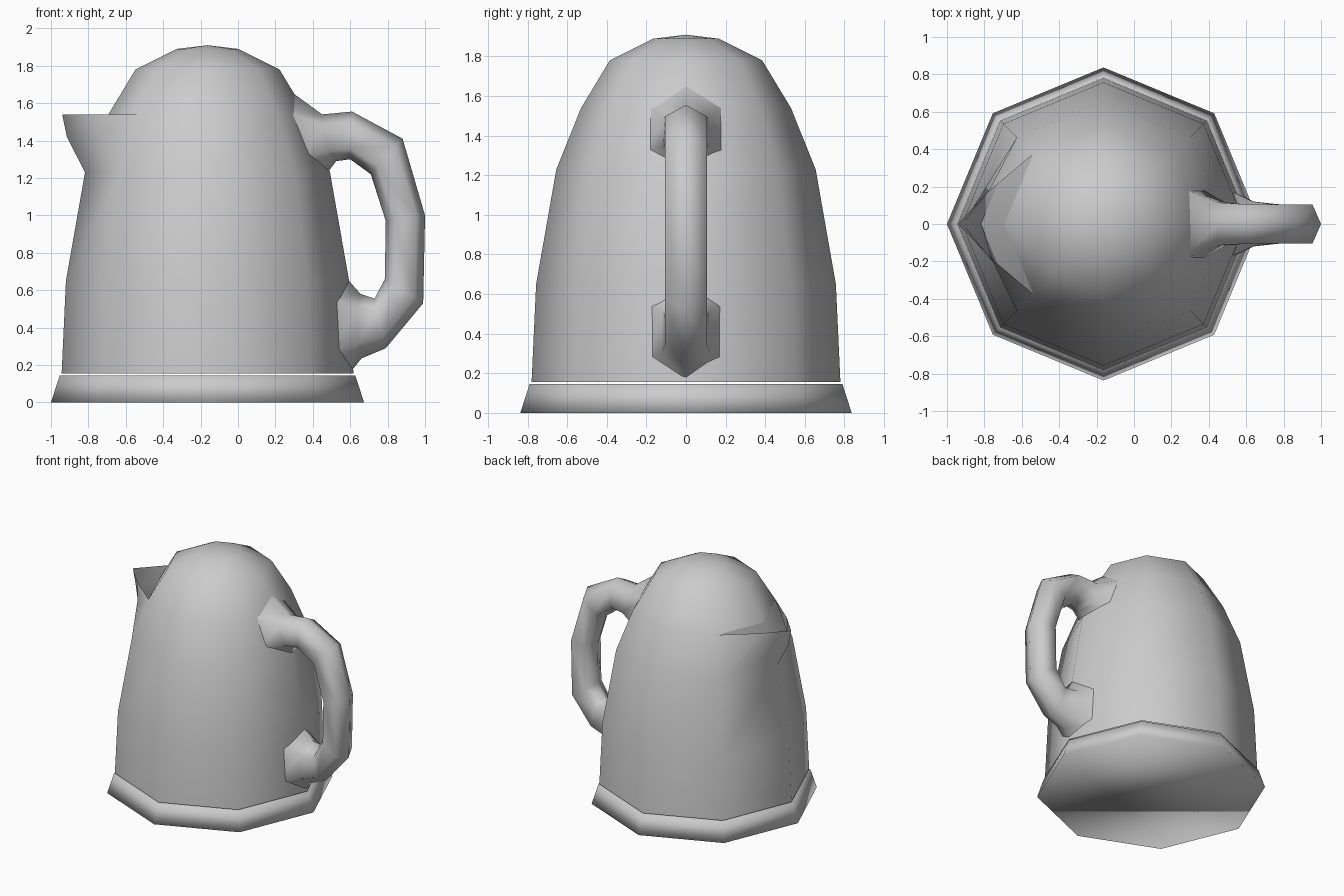
import bpy, bmesh, math
from mathutils import Vector

cube = bpy.data.objects.get("Cube")
if cube:
    bpy.data.objects.remove(cube)

SIDES = 8
AXIS_X = -0.163

# One plain grey for the whole jug
grey = bpy.data.materials.new("light_grey")
grey.use_nodes = True
GREY = (0.6, 0.6, 0.6, 1)
grey.diffuse_color = GREY
grey.node_tree.nodes["Principled BSDF"].inputs["Base Color"].default_value = GREY


def finish(bm, name, recalc=True):
    """Turn a bmesh into a smooth shaded object."""
    if recalc:
        bmesh.ops.recalc_face_normals(bm, faces=bm.faces)
    for face in bm.faces:
        face.smooth = True
    mesh = bpy.data.meshes.new(name)
    bm.to_mesh(mesh)
    bm.free()
    mesh.materials.append(grey)
    obj = bpy.data.objects.new(name, mesh)
    bpy.context.collection.objects.link(obj)
    return obj


def around(i, radius, z):
    """Point on the octagon, with a corner on +x."""
    a = 2 * math.pi * i / SIDES
    return Vector((AXIS_X + radius * math.cos(a), radius * math.sin(a), z))


def ring(bm, radius, z):
    return [bm.verts.new(around(i, radius, z)) for i in range(SIDES)]


def bridge(bm, low, high, skip=()):
    n = len(low)
    for i in range(n):
        if i not in skip:
            j = (i + 1) % n
            bm.faces.new((low[i], low[j], high[j], high[i]))


# Base plate
bm = bmesh.new()
bottom, top = ring(bm, 0.837, 0), ring(bm, 0.79, 0.145)
bridge(bm, bottom, top)
bm.faces.new(bottom[::-1])
bm.faces.new(top)
finish(bm, "base")

# Body with domed lid; the wall behind the spout is left open here
profile = [(0.78, 0.155), (0.757, 0.65), (0.655, 1.23), (0.53, 1.54),
           (0.385, 1.78), (0.165, 1.89)]
SPOUT_ROW, SPOUT_SIDES = 2, (3, 4)
bm = bmesh.new()
rings = [ring(bm, r, z) for r, z in profile]
for row in range(len(rings) - 1):
    bridge(bm, rings[row], rings[row + 1], SPOUT_SIDES if row == SPOUT_ROW else ())
crown = bm.verts.new((AXIS_X, 0, 1.91))
for i in range(SIDES):
    bm.faces.new((rings[-1][i], rings[-1][(i + 1) % SIDES], crown))

# Pouring spout pulled out of the body wall
neck, rim = rings[SPOUT_ROW], rings[SPOUT_ROW + 1]
throat = bm.verts.new((-0.915, 0, 1.42))
tip = bm.verts.new((-0.94, 0, 1.54))
for side, order in ((3, 1), (5, -1)):
    lip = bm.verts.new((-0.78, 0.17 * order, 1.54))
    cheek = bm.verts.new((-0.75, 0.21 * order, 1.42))
    for face in ((neck[side], neck[4], throat, cheek), (cheek, throat, tip, lip),
                 (neck[side], cheek, lip, rim[side])):
        bm.faces.new(face[::order])
finish(bm, "body", recalc=False)

# Wall inside the spout
bm = bmesh.new()
low = [bm.verts.new(around(i, *profile[SPOUT_ROW])) for i in (3, 4, 5)]
high = [bm.verts.new(around(i, *profile[SPOUT_ROW + 1])) for i in (3, 4, 5)]
for i in range(2):
    bm.faces.new((low[i], low[i + 1], high[i + 1], high[i]))
finish(bm, "spout_inner_wall", recalc=False)

# Handle: outer point, inner point, half width, inward shift of the side points
sections = [
    ((0.30, 1.65), (0.48, 1.23), 0.20, 0.10),
    ((0.45, 1.54), (0.525, 1.29), 0.115, 0.02),
    ((0.61, 1.555), (0.60, 1.30), 0.105, 0),
    ((0.88, 1.41), (0.71, 1.22), 0.105, 0),
    ((1.00, 1.00), (0.79, 0.97), 0.105, 0),
    ((0.99, 0.53), (0.785, 0.66), 0.105, 0),
    ((0.79, 0.29), (0.73, 0.555), 0.105, 0),
    ((0.66, 0.235), (0.655, 0.58), 0.12, 0.02),
    ((0.60, 0.16), (0.585, 0.66), 0.19, 0.10),
]
bm = bmesh.new()
loops = []
for outer, inner, half, shift in sections:
    loop = []
    for t, side in ((0, 0), (0.22, 1), (0.78, 1), (1, 0), (0.78, -1), (0.22, -1)):
        p = Vector(outer).lerp(Vector(inner), t)
        loop.append(bm.verts.new((p.x - shift * abs(side), half * side, p.y)))
    loops.append(loop)
for a, b in zip(loops, loops[1:]):
    bridge(bm, a, b)
finish(bm, "handle")
